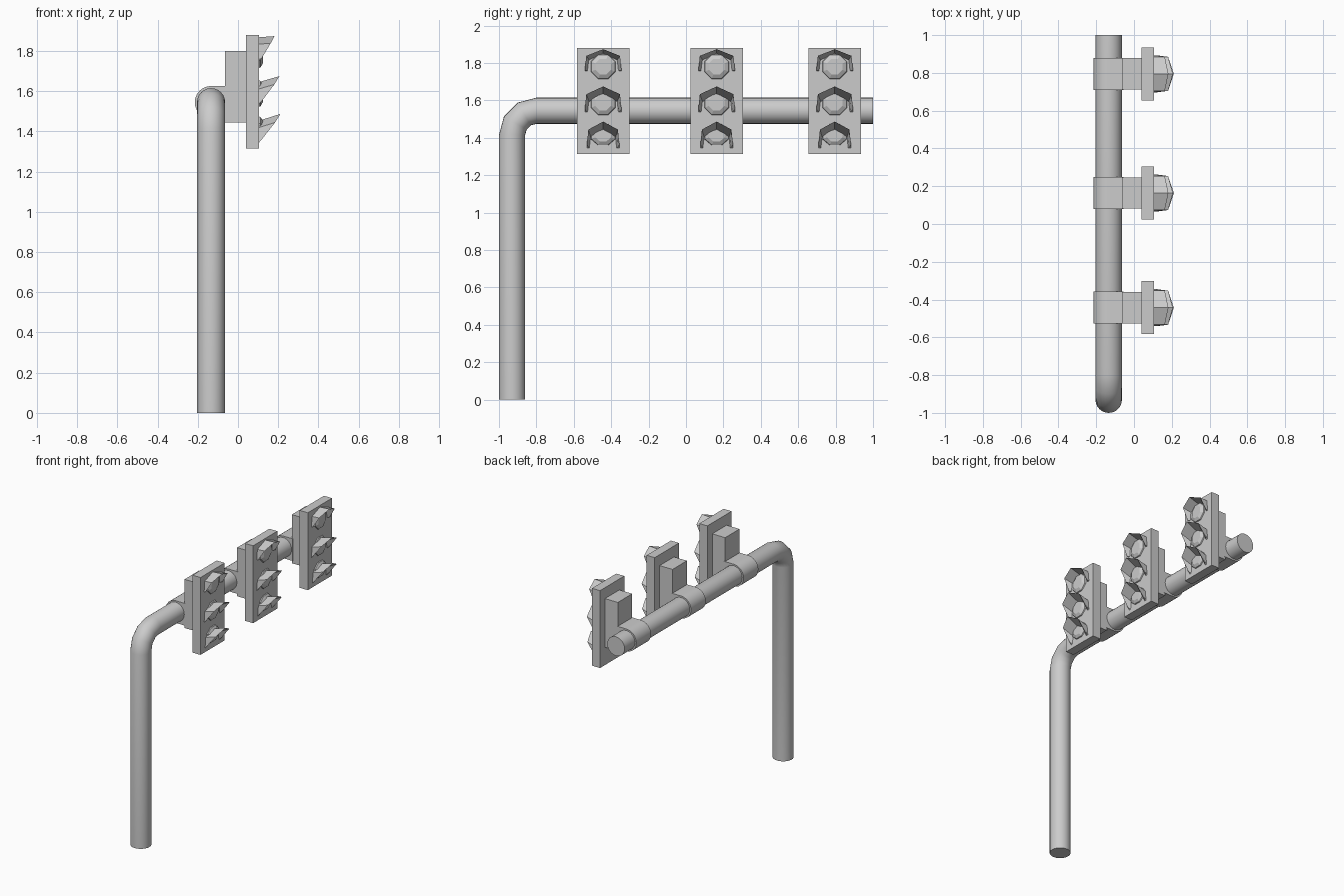
import bpy, bmesh
from math import sin, cos, pi, radians
from mathutils import Vector

if "Cube" in bpy.data.objects:
    bpy.data.objects.remove(bpy.data.objects["Cube"])

POLE_X, ARM_Z, R = -0.134, 1.545, 0.07
BASE_X = 0.105   # front surface of the signal plates


def make(name, verts, faces, smooth=False):
    me = bpy.data.meshes.new(name)
    bm = bmesh.new()
    vs = [bm.verts.new(v) for v in verts]
    for f in faces:
        bm.faces.new([vs[i] for i in f])
    bmesh.ops.recalc_face_normals(bm, faces=bm.faces)
    bm.to_mesh(me)
    bm.free()
    ob = bpy.data.objects.new(name, me)
    bpy.context.collection.objects.link(ob)
    if smooth:
        bpy.ops.object.select_all(action='DESELECT')
        ob.select_set(True)
        bpy.context.view_layer.objects.active = ob
        bpy.ops.object.shade_smooth_by_angle(angle=radians(35))
    return ob


def loft(name, rings, smooth=False, wrap=False):
    """Skin closed rings of equal length, with caps at both ends."""
    n = len(rings[0])
    verts = [v for r in rings for v in r]
    faces = [(k*n + i, k*n + (i+1) % n, (k+1)*n + (i+1) % n, (k+1)*n + i)
             for k in range(len(rings) - 1) for i in range(n)]
    faces += [tuple(range(n)), tuple(range((len(rings)-1)*n, len(rings)*n))]
    return make(name, verts, faces, smooth)


def box(name, x0, x1, y0, y1, z0, z1):
    rect = [(y0, z0), (y1, z0), (y1, z1), (y0, z1)]
    return loft(name, [[(x, y, z) for y, z in rect] for x in (x0, x1)])


# bent pole: upright, three-step elbow, horizontal arm
def pole_ring(y, z, a, n=24):
    out = Vector((0, -cos(a), sin(a)))
    return [Vector((POLE_X, y, z)) + R*(cos(t)*Vector((1, 0, 0)) + sin(t)*out)
            for t in (2*pi*i/n for i in range(n))]

BR = 0.13
path = [(-0.93, 0, 0)]
for i in range(4):
    a = i*pi/6
    path.append((-0.93 + BR - BR*cos(a), ARM_Z - BR + BR*sin(a), a))
path.append((1.0, ARM_Z, pi/2))
loft("pole", [pole_ring(*p) for p in path], smooth=True)


# D-shaped clamp that wraps the arm and meets the back box
def clamp(name, yc):
    r = 0.081
    prof = [(POLE_X + r*cos(t), ARM_Z + r*sin(t))
            for t in (pi/2 + pi*i/12 for i in range(13))]
    prof += [(-0.055, ARM_Z - r), (-0.055, ARM_Z + r)]
    loft(name, [[(x, y, z) for x, z in prof] for y in (yc-0.085, yc+0.085)], smooth=True)


# octagonal lens with a shallow faceted dome
def lens(name, yc, zc, sz):
    rings = [[(x, yc + r*cos(t), zc + sz*r*sin(t))
              for t in (pi/8 + i*pi/4 for i in range(8))]
             for x, r in ((0.1, 0.073), (0.112, 0.068), (0.124, 0.045))]
    loft(name, rings)


# hood over a lens, tapering from a thick root to a sharp rim
def visor(name, yc, apex, reach, rise, w):
    prof = [(-w-0.008, -0.11, 0.15), (-w, -0.034, 0.75), (0, 0, 1),
            (w, -0.034, 0.75), (w+0.008, -0.11, 0.15)]
    rings = []
    for dy, dz, k in prof:
        y, z = yc + dy, apex - rise + dz
        inner = (BASE_X - 0.002, yc + dy*0.83, z - (0.018 if k > 0.5 else 0))
        rings.append([(BASE_X - 0.002, y, z),
                      (BASE_X + reach*k, y, z + rise*max(k, 0.6)), inner])
    loft(name, rings)


# lens height, lens squash, visor apex, reach, rise, half width
LAMPS = [("top", 1.781, 1.0, 1.874, 0.077, 0.006, 0.09),
         ("middle", 1.588, 1.0, 1.675, 0.101, 0.03, 0.09),
         ("bottom", 1.417, 0.86, 1.487, 0.106, 0.034, 0.079)]

# three signal heads along the arm
for n, yc in enumerate((-0.443, 0.164, 0.795), 1):
    clamp(f"clamp_{n}", yc)
    box(f"back_box_{n}", -0.064, 0.042, yc-0.083, yc+0.083, 1.445, 1.80)
    box(f"signal_plate_{n}", 0.04, BASE_X, yc-0.14, yc+0.14, 1.315, 1.88)
    for pos, zc, sz, apex, reach, rise, w in LAMPS:
        lens(f"{pos}_lens_{n}", yc, zc, sz)
        visor(f"{pos}_visor_{n}", yc, apex, reach, rise, w)
